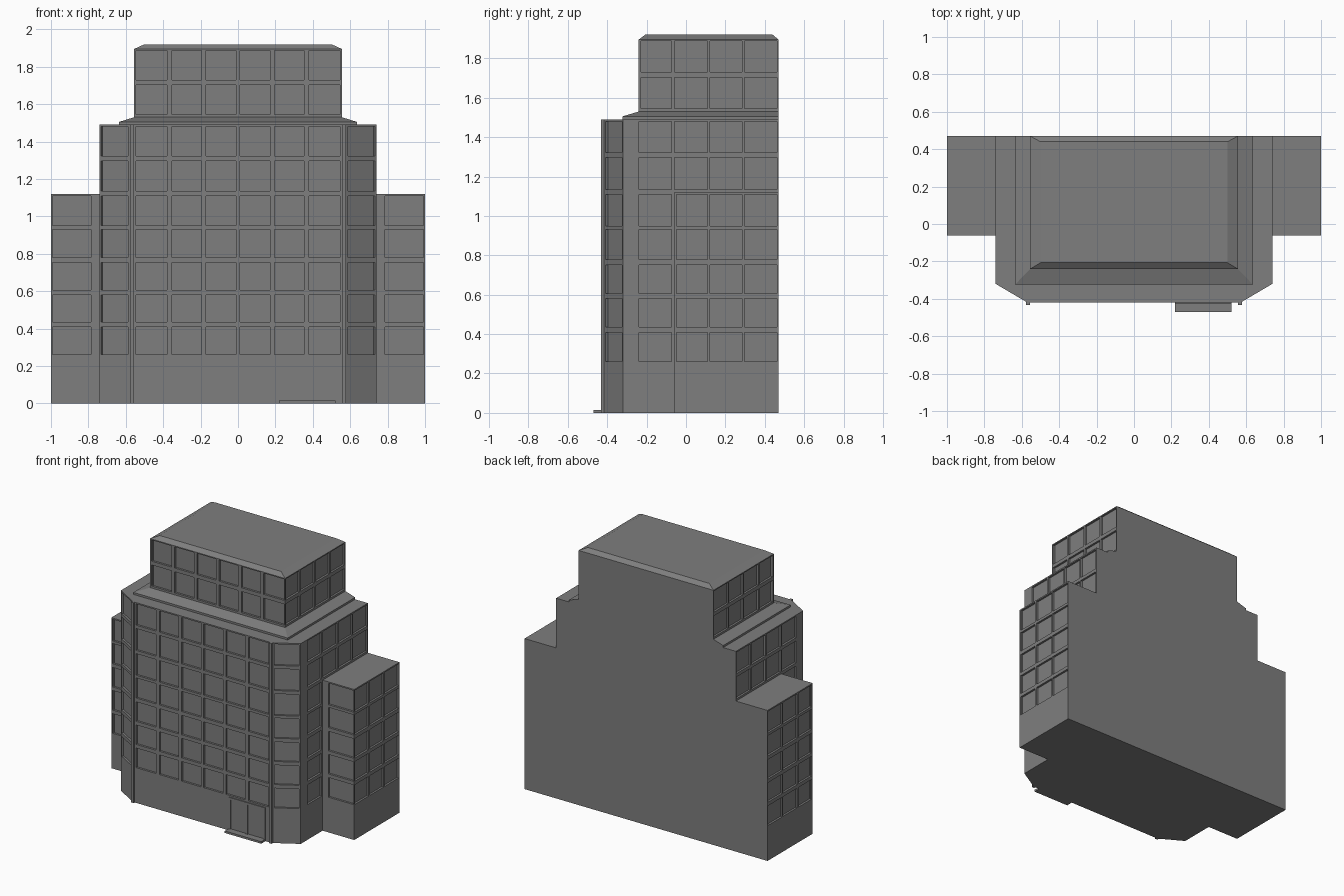
import bpy, bmesh
from mathutils import Vector

if "Cube" in bpy.data.objects:
    bpy.data.objects.remove(bpy.data.objects["Cube"])

DEPTH = 0.015
BACK = 0.47
# window rows (bottom, top)
ROWS = [(0.262, 0.408), (0.435, 0.58), (0.607, 0.752), (0.78, 0.93),
        (0.95, 1.11), (1.135, 1.297), (1.322, 1.48)]
TOWER_ROWS = [(1.545, 1.702), (1.73, 1.887)]
FRONT_COLS = [(0.012, 0.17), (0.195, 0.353), (0.38, 0.545)]
SIDE_COLS = [(-0.238, -0.073), (-0.058, 0.108), (0.122, 0.285), (0.297, 0.462)]

# dark grey stone for the whole building
STONE = bpy.data.materials.new("dark_stone")
STONE.diffuse_color = (0.21, 0.21, 0.21, 1)
STONE.use_nodes = True
STONE.node_tree.nodes["Principled BSDF"].inputs["Base Color"].default_value = STONE.diffuse_color


def grid(cols, rows, shift=0.0):
    return [(a - shift, b - shift, c, d) for a, b in cols for c, d in rows]


def wall(bm, p, q, z0, z1, windows=()):
    """Vertical wall from p to q, outside on the right hand, with recessed windows."""
    p, q = Vector((*p, 0)), Vector((*q, 0))
    length = (q - p).length
    d = (q - p) / length
    n = Vector((d.y, -d.x, 0))

    def quad(pts):
        bm.faces.new([bm.verts.new(p + d * u + Vector((0, 0, z)) - n * k) for u, z, k in pts])

    us = sorted({0.0, length, *[w[0] for w in windows], *[w[1] for w in windows]})
    zs = sorted({z0, z1, *[w[2] for w in windows], *[w[3] for w in windows]})
    for a, b in zip(us, us[1:]):
        for c, e in zip(zs, zs[1:]):
            ring = [(a, c), (b, c), (b, e), (a, e)]
            if (a, b, c, e) in windows:
                quad([(u, z, DEPTH) for u, z in ring])
                for (u, z), (v, w) in zip(ring, ring[1:] + ring[:1]):
                    quad([(u, z, 0), (v, w, 0), (v, w, DEPTH), (u, z, DEPTH)])
            else:
                quad([(u, z, 0) for u, z in ring])


def cap(bm, pts, z, up=True):
    f = [bm.verts.new((x, y, z)) for x, y in pts]
    bm.faces.new(f if up else f[::-1])


def finish(name, bm, mirror=True):
    bmesh.ops.remove_doubles(bm, verts=bm.verts, dist=0.0005)
    me = bpy.data.meshes.new(name)
    bm.to_mesh(me)
    bm.free()
    me.materials.append(STONE)
    ob = bpy.data.objects.new(name, me)
    bpy.context.collection.objects.link(ob)
    if mirror:
        ob.modifiers.new("Mirror", 'MIRROR')
    return ob


def block(name, outline, z0, z1, windows, open_edges=()):
    """Right-half block: outline is counter-clockwise, windows keyed by edge."""
    bm = bmesh.new()
    for i, p in enumerate(outline):
        if i not in open_edges:
            wall(bm, p, outline[(i + 1) % len(outline)], z0, z1, windows.get(i, ()))
    cap(bm, outline, z0, False)
    cap(bm, outline, z1)
    return finish(name, bm)


def box(name, x0, x1, y0, y1, z0, z1, mirror=False):
    bm = bmesh.new()
    pts = [(x0, y0), (x1, y0), (x1, y1), (x0, y1)]
    for i in range(4):
        wall(bm, pts[i], pts[(i + 1) % 4], z0, z1)
    cap(bm, pts, z0, False)
    cap(bm, pts, z1)
    return finish(name, bm, mirror)


def hip(name, low, high, z0, z1):
    """Sloped roof band between two rectangles (half width, front y, back y)."""
    bm = bmesh.new()
    rings = [[bm.verts.new((x, y, z)) for x, y in ((-w, f), (w, f), (w, b), (-w, b))]
             for (w, f, b), z in ((low, z0), (high, z1))]
    for i in range(4):
        j = (i + 1) % 4
        bm.faces.new((rings[0][i], rings[0][j], rings[1][j], rings[1][i]))
    bm.faces.new(rings[0][::-1])
    bm.faces.new(rings[1])
    return finish(name, bm, False)


# main block with chamfered front corners
main_sides = grid(SIDE_COLS[:1], ROWS, -0.32) + grid(SIDE_COLS[1:], ROWS[5:], -0.32)
block("main_block",
      [(0, -0.42), (0.57, -0.42), (0.74, -0.32), (0.74, BACK), (0, BACK)], 0, 1.49,
      {0: grid(FRONT_COLS, ROWS), 1: grid([(0.02, 0.187)], ROWS), 2: main_sides},
      open_edges=(4,))

# lower side wings
block("side_wings",
      [(0.74, -0.062), (1, -0.062), (1, BACK), (0.74, BACK)], 0, 1.12,
      {0: grid([(0.047, 0.253)], ROWS[:5]),
       1: grid([(-0.052, 0.108)] + SIDE_COLS[2:], ROWS[:5], -0.062)})

# upper tower
block("tower",
      [(0, -0.24), (0.555, -0.24), (0.555, BACK), (0, BACK)], 1.53, 1.895,
      {0: grid(FRONT_COLS, TOWER_ROWS),
       1: grid([(-0.228, -0.073)] + SIDE_COLS[1:], TOWER_ROWS, -0.24)},
      open_edges=(3,))

# roof ledge, its slope, and the tower roof
box("ledge", -0.635, 0.635, -0.323, BACK, 1.49, 1.505)
hip("ledge_slope", (0.635, -0.323, BACK), (0.555, -0.24, BACK), 1.505, 1.53)
hip("tower_roof", (0.555, -0.24, BACK), (0.50, -0.207, 0.44), 1.895, 1.92)

# slim pilasters at the front corners
box("pilasters", 0.556, 0.578, -0.432, -0.41, 0, 1.49, True)

# entrance step and double door frame
box("entrance_step", 0.22, 0.52, -0.47, -0.42, 0, 0.015)
for i, x in enumerate((0.22, 0.362, 0.504)):
    box(f"door_post_{i}", x, x + 0.016, -0.427, -0.42, 0.015, 0.235)
box("door_lintel", 0.22, 0.52, -0.427, -0.42, 0.235, 0.25)
